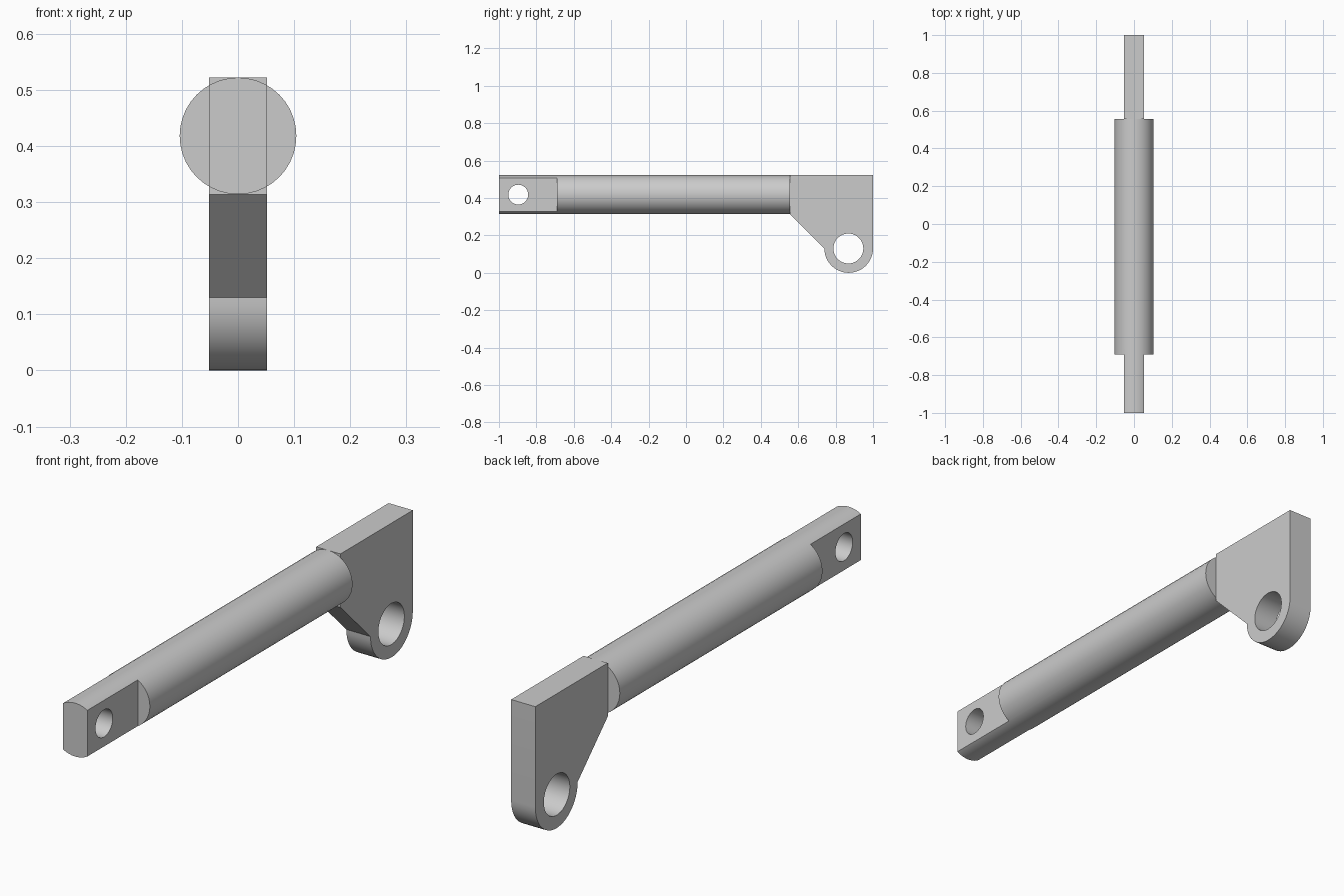
import bpy, bmesh, math
from math import pi, cos, sin

if "Cube" in bpy.data.objects:
    bpy.data.objects.remove(bpy.data.objects["Cube"])

HALF = 0.052                 # half thickness of the flat ends
ROD_Z, ROD_R = 0.418, 0.104
LUG_Y, LUG_Z, LUG_R = 0.87, 0.13, 0.13
SHOULDER = 0.555             # where the rod meets the bracket


def cylinder(name, radius, depth, loc, rot, sides):
    bpy.ops.mesh.primitive_cylinder_add(vertices=sides, radius=radius, depth=depth,
                                        location=loc, rotation=rot)
    ob = bpy.context.object
    ob.name = name
    return ob


def cross_pin(radius, y, z):
    return cylinder("pin_cutter", radius, 0.6, (0, y, z), (0, pi / 2, 0), 40)


def flat_cutter(side):
    bpy.ops.mesh.primitive_cube_add(size=1, location=(side * (HALF + 0.1), -0.89, ROD_Z))
    ob = bpy.context.object
    ob.scale = (0.2, 0.4, 0.4)
    return ob


def cut(ob, cutters):
    for c in cutters:
        c.hide_render = True
        mod = ob.modifiers.new("cut", 'BOOLEAN')
        mod.operation, mod.solver, mod.object = 'DIFFERENCE', 'EXACT', c
        bpy.context.view_layer.objects.active = ob
        bpy.ops.object.modifier_apply(modifier=mod.name)
        bpy.data.objects.remove(c)


def finish(ob):
    bpy.ops.object.select_all(action='DESELECT')
    ob.select_set(True)
    bpy.context.view_layer.objects.active = ob
    bpy.ops.object.shade_smooth_by_angle(angle=math.radians(30))


# Round rod with a flattened, drilled tongue at the front
rod = cylinder("rod", ROD_R, 1 + SHOULDER, (0, (SHOULDER - 1) / 2, ROD_Z), (pi / 2, 0, 0), 40)
cut(rod, [flat_cutter(-1), flat_cutter(1), cross_pin(0.053, -0.897, ROD_Z)])
finish(rod)

# Bracket plate: profile in y-z with a rounded lug, extruded across x
top = ROD_Z + ROD_R
profile = [(SHOULDER, ROD_Z - ROD_R), (SHOULDER, top), (1, top)]
profile += [(LUG_Y + LUG_R * cos(-pi * i / 24), LUG_Z + LUG_R * sin(-pi * i / 24))
            for i in range(25)]
bm = bmesh.new()
face = bm.faces.new([bm.verts.new((-HALF, y, z)) for y, z in profile])
ext = bmesh.ops.extrude_face_region(bm, geom=[face])
bmesh.ops.translate(bm, vec=(2 * HALF, 0, 0),
                    verts=[v for v in ext["geom"] if isinstance(v, bmesh.types.BMVert)])
bmesh.ops.recalc_face_normals(bm, faces=bm.faces)
mesh = bpy.data.meshes.new("bracket")
bm.to_mesh(mesh)
bm.free()
bracket = bpy.data.objects.new("bracket", mesh)
bpy.context.collection.objects.link(bracket)
cut(bracket, [cross_pin(0.08, 0.868, LUG_Z)])
finish(bracket)
